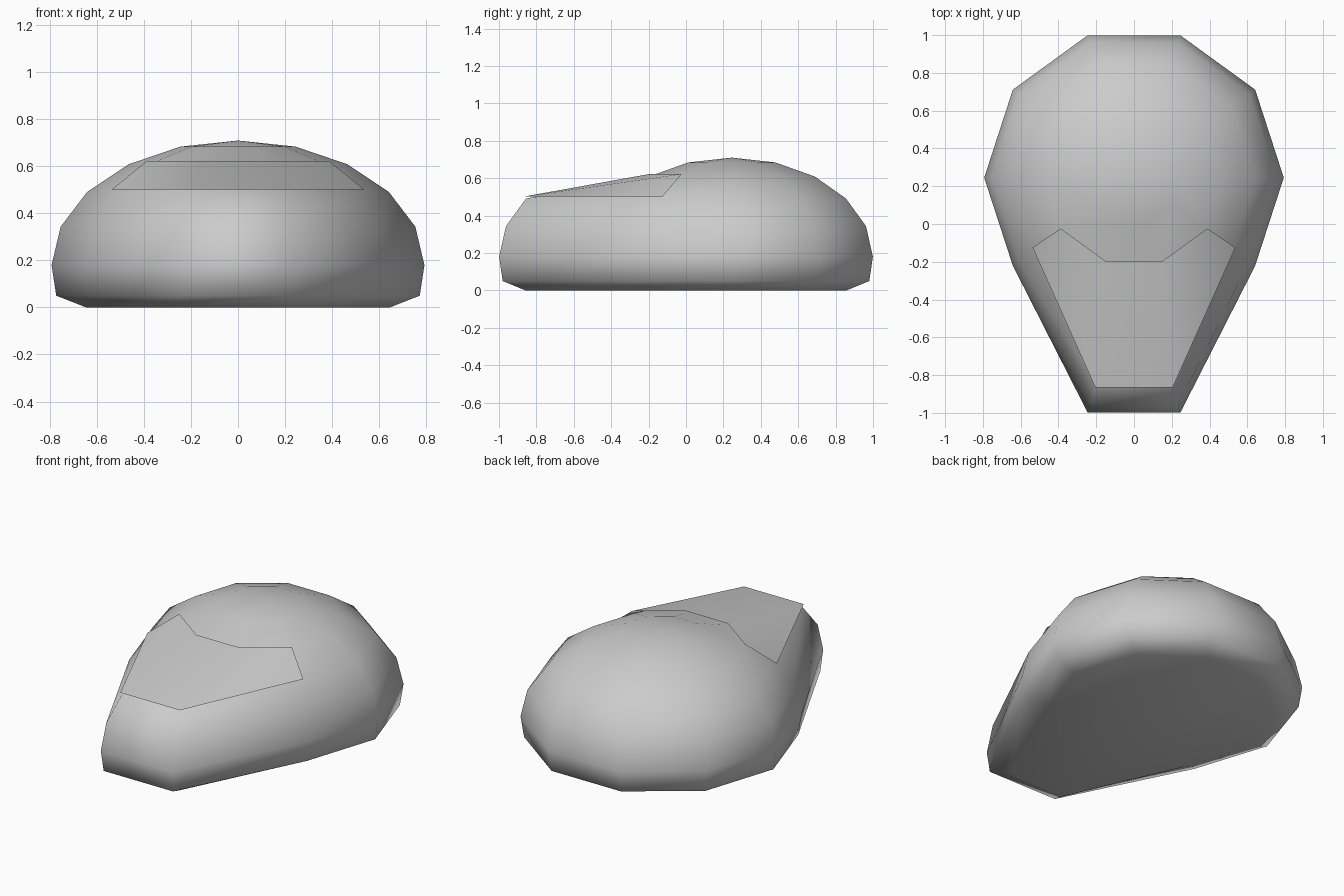
import bpy, bmesh
from math import sin, cos, radians

if "Cube" in bpy.data.objects:
    bpy.data.objects.remove(bpy.data.objects["Cube"])

SEG, R, CY, Z0, H, PULL = 10, 0.793, 0.245, 0.18, 0.53, 0.49


def make_object(name, bm, smooth):
    for f in bm.faces:
        f.smooth = smooth
    bmesh.ops.recalc_face_normals(bm, faces=bm.faces)
    me = bpy.data.meshes.new(name)
    bm.to_mesh(me)
    bm.free()
    ob = bpy.data.objects.new(name, me)
    bpy.context.collection.objects.link(ob)
    return ob


# Rings (radius, height, front pull): flattened base, then a ten-sided dome
rings = [(0.645, 0.0, PULL), (0.773, 0.05, PULL)]
for k in range(5):
    a = radians(18 * k)
    rings.append((R * cos(a), Z0 + H * sin(a), PULL if k < 3 else 0))

# Body shell, its two front columns stretched into a snout
bm = bmesh.new()
loops = []
for r, z, pull in rings:
    loop = []
    for i in range(SEG):
        a = radians(36 * i)
        y = CY + r * sin(a) - (pull if i in (7, 8) else 0)
        loop.append(bm.verts.new((r * cos(a), y, z)))
    loops.append(loop)
for j, (lo, hi) in enumerate(zip(loops, loops[1:])):
    for i in range(SEG):
        n = (i + 1) % SEG
        if j == 4 and i == 6:      # warped quads under the panel
            bm.faces.new((lo[i], lo[n], hi[i]))
            bm.faces.new((lo[n], hi[n], hi[i]))
        elif j == 4 and i == 8:
            bm.faces.new((lo[i], lo[n], hi[n]))
            bm.faces.new((lo[i], hi[n], hi[i]))
        else:
            bm.faces.new((lo[i], lo[n], hi[n], hi[i]))
bm.faces.new(loops[0])
top = bm.verts.new((0, CY, Z0 + H))
for i in range(SEG):
    bm.faces.new((loops[-1][i], loops[-1][(i + 1) % SEG], top))
make_object("body_shell", bm, True)

# Front panel: thin sheet lying just above the snout
bm = bmesh.new()
half = [(0.205, -0.865, 0.502), (0.537, -0.125, 0.502),
        (0.388, -0.024, 0.622), (0.15, -0.197, 0.622)]
right = [bm.verts.new(p) for p in half]
left = [bm.verts.new((-x, y, z)) for x, y, z in half]
for s in (right, left):
    bm.faces.new((s[0], s[1], s[2]))
    bm.faces.new((s[0], s[2], s[3]))
bm.faces.new((left[0], right[0], right[3], left[3]))
make_object("front_panel", bm, True)
